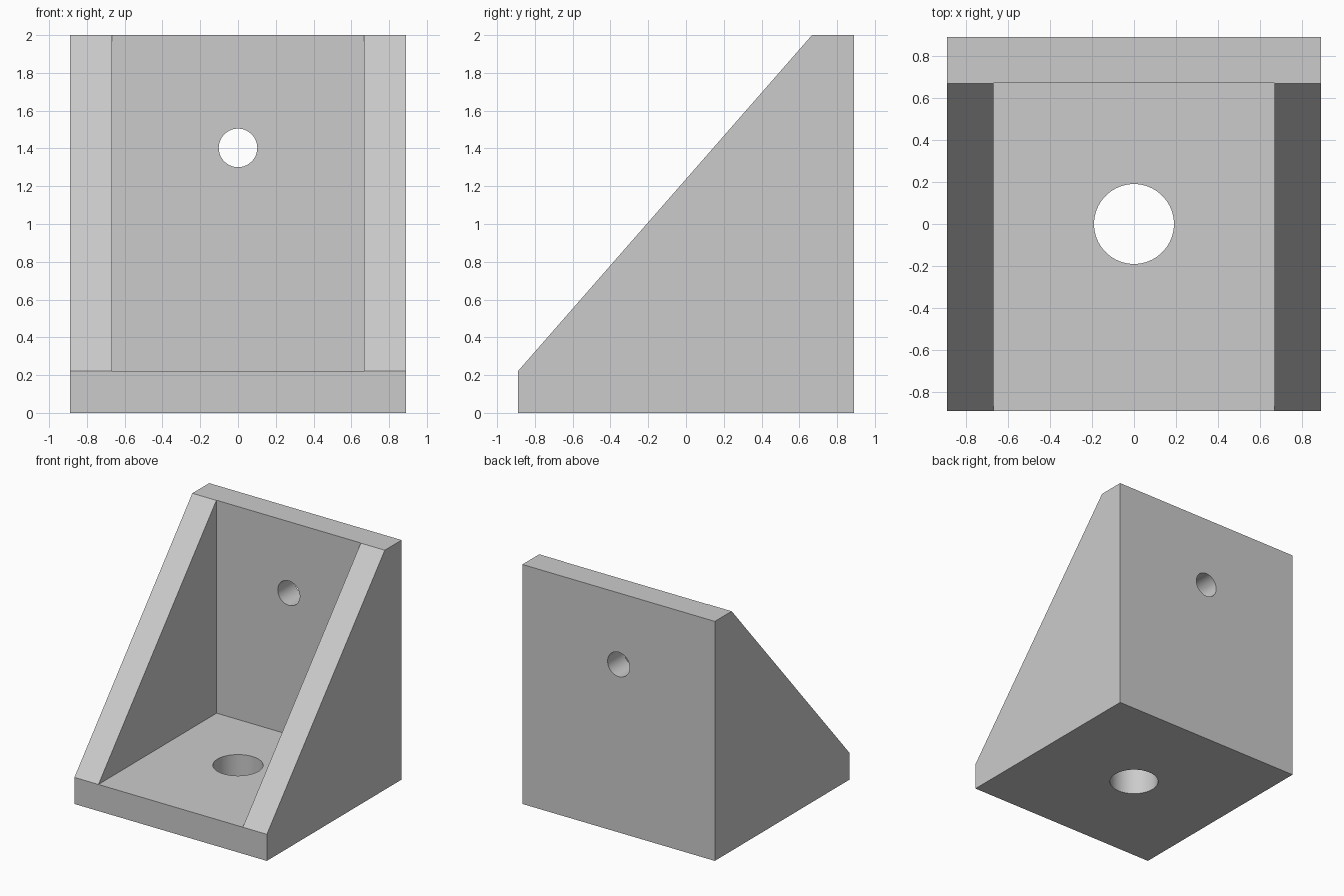
import bpy
import bmesh
from math import radians
from mathutils import Matrix

old = bpy.data.objects.get("Cube")
if old:
    bpy.data.objects.remove(old, do_unlink=True)

HALF = 0.889     # half of the width and depth
INNER = 0.667    # inner faces of the walls
FLOOR = 0.222    # plate thickness
TOP = 2.0

# Single plain material
grey = bpy.data.materials.new("plain grey")
grey.use_nodes = True
colour = (0.6, 0.6, 0.6, 1)
grey.diffuse_color = colour
grey.node_tree.nodes["Principled BSDF"].inputs["Base Color"].default_value = colour


def make_object(name, bm):
    bmesh.ops.recalc_face_normals(bm, faces=bm.faces)
    mesh = bpy.data.meshes.new(name)
    bm.to_mesh(mesh)
    bm.free()
    mesh.materials.append(grey)
    obj = bpy.data.objects.new(name, mesh)
    bpy.context.collection.objects.link(obj)
    return obj


def extrude_profile(name, profile, half_width):
    """Side profile of (y, z) points, extruded across x."""
    bm = bmesh.new()
    face = bm.faces.new([bm.verts.new((-half_width, y, z)) for y, z in profile])
    result = bmesh.ops.extrude_face_region(bm, geom=[face])
    verts = [v for v in result["geom"] if isinstance(v, bmesh.types.BMVert)]
    bmesh.ops.translate(bm, verts=verts, vec=(2 * half_width, 0, 0))
    return make_object(name, bm)


def drill(name, radius, matrix):
    bm = bmesh.new()
    bmesh.ops.create_cone(bm, cap_ends=True, segments=64, radius1=radius,
                          radius2=radius, depth=0.6, matrix=matrix)
    return make_object(name, bm)


def cut(target, cutter):
    cutter.hide_render = True
    mod = target.modifiers.new(cutter.name, "BOOLEAN")
    mod.operation = "DIFFERENCE"
    mod.solver = "EXACT"
    mod.object = cutter
    bpy.context.view_layer.objects.active = target
    bpy.ops.object.modifier_apply(modifier=mod.name)
    bpy.data.objects.remove(cutter, do_unlink=True)


# Bracket body with sloping front
bracket = extrude_profile("corner_bracket", [
    (-HALF, 0), (HALF, 0), (HALF, TOP), (INNER, TOP), (-HALF, FLOOR)], HALF)

# Open space between the two side gussets
cut(bracket, extrude_profile("cavity_cutter", [
    (-1.2, FLOOR), (INNER + 0.003, FLOOR), (INNER + 0.003, 2.2), (-1.2, 2.2)], INNER))

# Large bolt hole in the base, small screw hole in the back plate
cut(bracket, drill("base_hole_cutter", 0.19, Matrix.Translation((0, 0, 0.1))))
cut(bracket, drill("back_hole_cutter", 0.102,
                   Matrix.Translation((0, 0.78, 1.403)) @ Matrix.Rotation(radians(90), 4, "X")))

# Smooth hole walls, sharp edges elsewhere
bpy.ops.object.select_all(action="DESELECT")
bracket.select_set(True)
bpy.context.view_layer.objects.active = bracket
bpy.ops.object.shade_smooth_by_angle(angle=radians(30))
